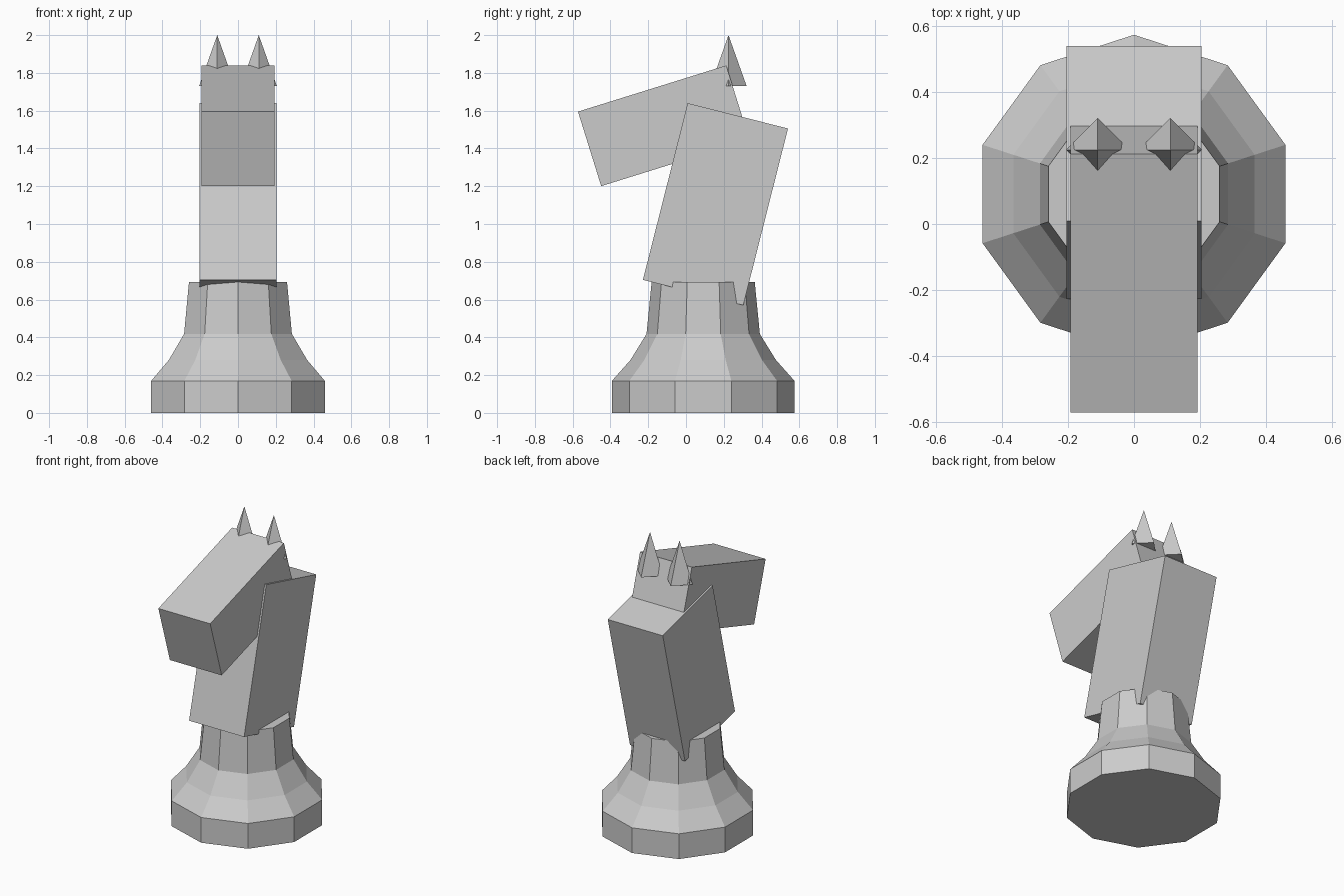
import bpy, bmesh
from math import sin, cos, radians, pi

if "Cube" in bpy.data.objects:
    bpy.data.objects.remove(bpy.data.objects["Cube"])


def add_object(name, bm):
    bmesh.ops.recalc_face_normals(bm, faces=bm.faces[:])
    mesh = bpy.data.meshes.new(name)
    bm.to_mesh(mesh)
    bm.free()
    ob = bpy.data.objects.new(name, mesh)
    bpy.context.collection.objects.link(ob)
    return ob


def box(name, center, size, tilt):
    bm = bmesh.new()
    bmesh.ops.create_cube(bm, size=1)
    bmesh.ops.scale(bm, vec=size, verts=bm.verts)
    ob = add_object(name, bm)
    ob.location = center
    ob.rotation_euler.x = radians(tilt)
    return ob


def lathe(name, center, profile, sides):
    # Rings of (radius, z), first vertex on +y, capped at both ends
    bm = bmesh.new()
    rings = [[bm.verts.new((r * sin(2 * pi * i / sides), r * cos(2 * pi * i / sides), z))
              for i in range(sides)] for r, z in profile]
    for a, b in zip(rings, rings[1:]):
        for i in range(sides):
            j = (i + 1) % sides
            bm.faces.new((a[i], a[j], b[j], b[i]))
    bm.faces.new(rings[0])
    bm.faces.new(rings[-1])
    ob = add_object(name, bm)
    ob.location = center
    return ob


# Ten-sided flared pedestal
lathe("base", (0, 0.091, 0),
      [(0.483, 0), (0.483, 0.17), (0.385, 0.28), (0.30, 0.418), (0.273, 0.692)], 10)

# Leaning neck and drooping head
box("neck", (0, 0.156, 1.105), (0.41, 0.548, 0.965), -14.2)
box("head", (0, -0.118, 1.52), (0.386, 0.822, 0.413), 17.3)

# Four-sided pointed ears
for side, x in (("left", 0.11), ("right", -0.11)):
    bm = bmesh.new()
    bmesh.ops.create_cone(bm, cap_ends=True, segments=4, radius1=0.096, radius2=0, depth=0.27)
    bmesh.ops.remove_doubles(bm, verts=bm.verts[:], dist=1e-4)
    ear = add_object("ear_" + side, bm)
    ear.location = (x, 0.225, 1.865)
